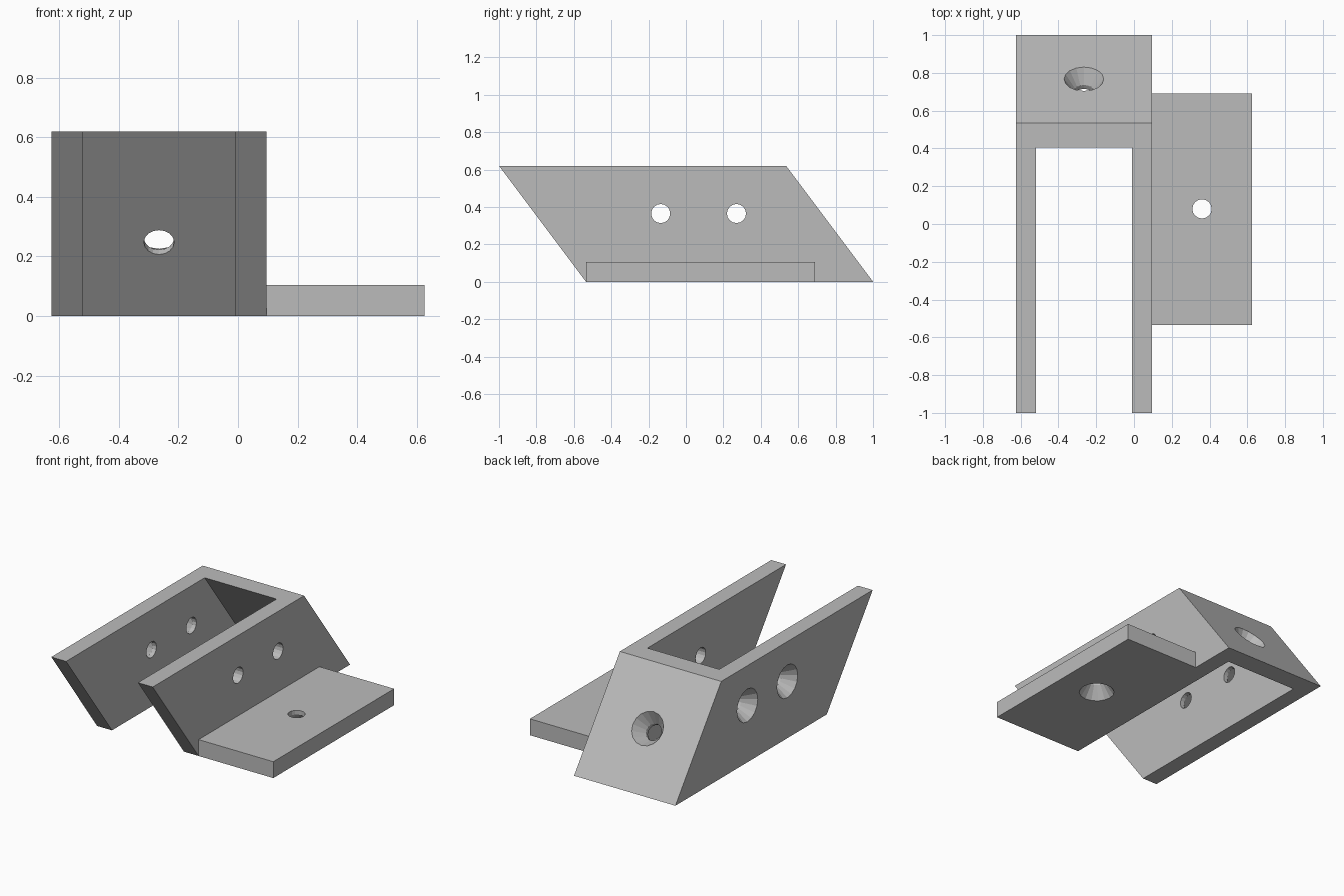
import bpy, bmesh, math
from mathutils import Vector

cube = bpy.data.objects.get("Cube")
if cube:
    bpy.data.objects.remove(cube, do_unlink=True)

grey = bpy.data.materials.new("plain grey")
grey.use_nodes = True
colour = (0.5, 0.5, 0.5, 1)
grey.diffuse_color = colour
grey.node_tree.nodes["Principled BSDF"].inputs["Base Color"].default_value = colour

HEIGHT, LEAN, WALL = 0.62, 0.465, 0.105
LEFT, RIGHT = -0.625, 0.095


def loft(name, rings):
    """Closed solid through rings of equal point count."""
    bm = bmesh.new()
    loops = [[bm.verts.new(p) for p in ring] for ring in rings]
    n = len(loops[0])
    for a, b in zip(loops, loops[1:]):
        for i in range(n):
            j = (i + 1) % n
            bm.faces.new((a[i], a[j], b[j], b[i]))
    bm.faces.new(loops[0])
    bm.faces.new(loops[-1])
    bmesh.ops.recalc_face_normals(bm, faces=bm.faces)
    mesh = bpy.data.meshes.new(name)
    bm.to_mesh(mesh)
    bm.free()
    mesh.materials.append(grey)
    obj = bpy.data.objects.new(name, mesh)
    bpy.context.collection.objects.link(obj)
    return obj


def prism(name, profile, x0, x1):
    return loft(name, [[(x, y, z) for y, z in profile] for x in (x0, x1)])


def drill(name, face_point, outward, countersunk=True, sides=16):
    """Hole cutter entering a wall at its outer face."""
    axis = Vector(outward).normalized()
    u = Vector((0, 1, 0)) if abs(axis.x) > 0.5 else Vector((1, 0, 0))
    v = axis.cross(u)
    small, slope = 0.051, 0.055 / 0.078
    steps = [(0.02, small), (-WALL - 0.03, small)]
    if countersunk:
        steps = [(0.02, 0.105 + 0.02 * slope), (-0.078, small), steps[1]]
    rings = []
    for depth, r in steps:
        centre = Vector(face_point) + axis * depth
        angles = [math.tau * i / sides for i in range(sides)]
        rings.append([centre + r * (u * math.cos(a) + v * math.sin(a)) for a in angles])
    return loft(name, rings)


def combine(target, tool, operation):
    mod = target.modifiers.new(tool.name, "BOOLEAN")
    mod.operation, mod.solver, mod.object = operation, "EXACT", tool
    bpy.context.view_layer.objects.active = target
    bpy.ops.object.modifier_apply(modifier=mod.name)
    bpy.data.objects.remove(tool, do_unlink=True)


# Slanted channel, open at front, top and bottom
bracket = prism("slanted_bracket",
                [(-1, HEIGHT), (1 - LEAN, HEIGHT), (1, 0), (LEAN - 1, 0)], LEFT, RIGHT)
back = 0.405


def slant(z):
    return back + (HEIGHT - z) * LEAN / HEIGHT


low, high = -0.1, HEIGHT + 0.1
channel = prism("channel_cutter",
                [(-1.5, high), (slant(high), high), (slant(low), low), (-1.5, low)],
                LEFT + WALL, RIGHT - WALL)
combine(bracket, channel, "DIFFERENCE")

# Side mounting flange
flange = prism("mounting_flange",
               [(-0.535, 0), (0.69, 0), (0.69, WALL), (-0.535, WALL)], 0.04, 0.625)
combine(bracket, flange, "UNION")

# Screw holes: flange, back plate, then two through each side wall
holes = [drill("flange_hole", (0.36, 0.08, 0), (0, 0, -1)),
         drill("back_hole", (-0.265, 1 - LEAN / 2, HEIGHT / 2), (0, HEIGHT, LEAN))]
for y in (-0.135, 0.27):
    holes.append(drill("outer_wall_hole", (LEFT, y, 0.365), (-1, 0, 0)))
    holes.append(drill("flange_wall_hole", (RIGHT, y, 0.365), (1, 0, 0), False))
for hole in holes:
    combine(bracket, hole, "DIFFERENCE")
